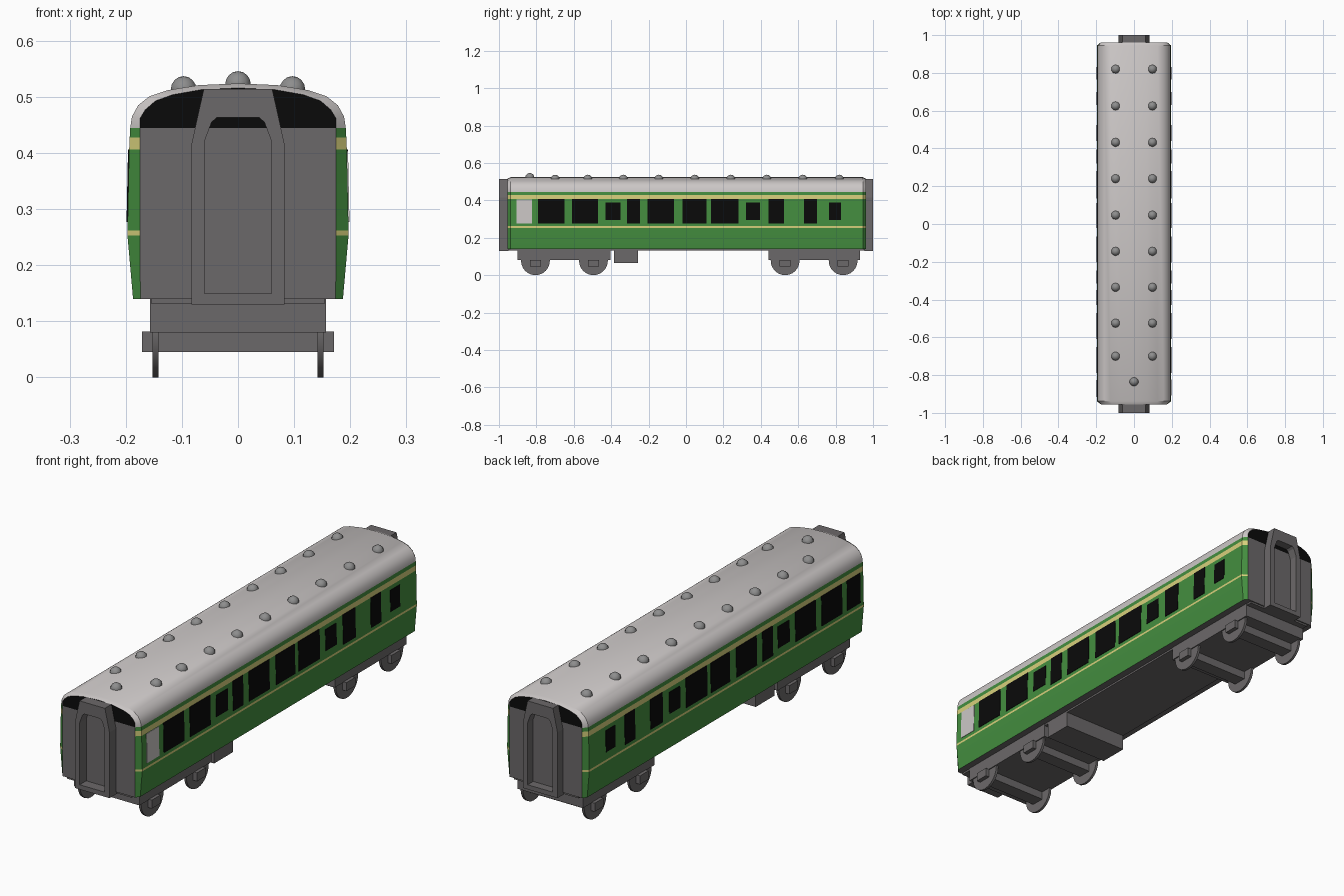
import bpy, bmesh, math
from mathutils import Matrix

if "Cube" in bpy.data.objects:
    bpy.data.objects.remove(bpy.data.objects["Cube"])


def material(name, rgb):
    m = bpy.data.materials.new(name)
    m.diffuse_color = (*rgb, 1)
    m.use_nodes = True
    m.node_tree.nodes["Principled BSDF"].inputs["Base Color"].default_value = m.diffuse_color
    return m


GREEN = material("body green", (0.058, 0.27, 0.05))
YELLOW = material("stripe yellow", (0.68, 0.63, 0.2))
ROOF = material("roof light grey", (0.6, 0.57, 0.565))
GREY = material("frame dark grey", (0.148, 0.14, 0.142))
BLACK = material("window black", (0.003, 0.003, 0.003))
DOME = material("vent grey", (0.27, 0.27, 0.27))


def finish(name, bm, mats, smooth=None):
    bmesh.ops.recalc_face_normals(bm, faces=bm.faces)
    me = bpy.data.meshes.new(name)
    bm.to_mesh(me)
    bm.free()
    for m in mats:
        me.materials.append(m)
    ob = bpy.data.objects.new(name, me)
    bpy.context.collection.objects.link(ob)
    if smooth:
        bpy.ops.object.select_all(action='DESELECT')
        ob.select_set(True)
        bpy.context.view_layer.objects.active = ob
        bpy.ops.object.shade_smooth_by_angle(angle=math.radians(smooth))
    return ob


def add_box(bm, x0, x1, y0, y1, z0, z1):
    m = Matrix.Translation(((x0 + x1) / 2, (y0 + y1) / 2, (z0 + z1) / 2))
    bmesh.ops.create_cube(bm, size=1, matrix=m @ Matrix.Diagonal((x1 - x0, y1 - y0, z1 - z0, 1)))


# Body shell: half section mirrored, lofted along y with pulled-in ends
EAVE = 0.445
SIDE = [(0.187, 0.14), (0.197, 0.253), (0.197, 0.262), (0.194, 0.406), (0.193, 0.428), (0.192, EAVE)]
TOP = [(0.189, 0.465), (0.178, 0.485), (0.158, 0.501), (0.125, 0.512), (0.07, 0.521)]
half = SIDE + TOP
section = half + [(0, 0.524)] + [(-x, z) for x, z in reversed(half)]


def pulled_in(x, z):
    nx = math.copysign(min(abs(x) * 0.93, 0.175), x)
    return nx, z - 0.008 * min(1, max(0, (z - EAVE) / 0.04))


bm = bmesh.new()
rings = []
for y, tight in [(-0.955, True), (-0.938, False), (0.945, False), (0.962, True)]:
    pts = [pulled_in(*p) if tight else p for p in section]
    rings.append([bm.verts.new((x, y, z)) for x, z in pts])
n, k = len(section), len(SIDE)
for a, b in zip(rings, rings[1:]):
    for i in range(n):
        j = (i + 1) % n
        f = bm.faces.new((a[i], a[j], b[j], b[i]))
        zc = (section[i][1] + section[j][1]) / 2
        if j == 0:
            f.material_index = 3
        elif zc > EAVE:
            f.material_index = 2
        elif 0.253 < zc < 0.262 or 0.406 < zc < 0.428:
            f.material_index = 1
for r in (rings[0], rings[-1]):
    bm.faces.new(r[:k] + r[n - k:]).material_index = 3   # end wall
    bm.faces.new(r[k - 1:n - k + 1]).material_index = 4  # dark arch above it
finish("carriage_body", bm, [GREEN, YELLOW, ROOF, GREY, BLACK], 30)


# Windows: thin plates following the lean of the side
def side_x(z):
    return 0.197 - (z - 0.262) * 0.003 / 0.144


def add_plate(bm, s, y0, y1, z0, z1):
    loops = []
    for d in (-0.002, 0.002):
        loops.append([bm.verts.new((s * (side_x(z) + d), y, z))
                      for y, z in ((y0, z0), (y1, z0), (y1, z1), (y0, z1))])
    bm.faces.new(loops[0])
    bm.faces.new(loops[1])
    for i in range(4):
        j = (i + 1) % 4
        bm.faces.new((loops[0][i], loops[0][j], loops[1][j], loops[1][i]))


TALL = [(-0.79, -0.65), (-0.61, -0.47), (-0.315, -0.245), (-0.205, -0.065),
        (-0.02, 0.11), (0.135, 0.28), (0.44, 0.525), (0.63, 0.70)]
SMALL = [(-0.43, -0.35), (0.32, 0.395), (0.765, 0.83)]
for s, name in ((1, "right_windows"), (-1, "left_windows")):
    bm = bmesh.new()
    for y0, y1 in TALL:
        add_plate(bm, s, y0, y1, 0.277, 0.406)
    for y0, y1 in SMALL:
        add_plate(bm, s, y0, y1, 0.295, 0.388)
    if s < 0:
        add_plate(bm, s, -0.915, -0.825, 0.277, 0.406)
    finish(name, bm, [BLACK])
bm = bmesh.new()
add_plate(bm, 1, -0.907, -0.823, 0.277, 0.404)
finish("pale_window", bm, [ROOF])

# Gangway frames: arched ring at each end
outer = [(0.083, 0.13), (0.083, 0.415), (0.072, 0.465), (0.061, 0.514)]
inner = [(0.06, 0.15), (0.06, 0.42), (0.047, 0.455), (0.038, 0.463)]
for name, ya, yb in (("front_gangway", -1.0, -0.95), ("back_gangway", 1.0, 0.955)):
    bm = bmesh.new()
    loops = []
    for prof, y in ((outer, ya), (inner, ya), (inner, yb), (outer, yb)):
        full = prof + [(-x, z) for x, z in reversed(prof)]
        loops.append([bm.verts.new((x, y, z)) for x, z in full])
    for q in range(4):
        a, b = loops[q], loops[(q + 1) % 4]
        for i in range(8):
            j = (i + 1) % 8
            bm.faces.new((a[i], a[j], b[j], b[i]))
    finish(name, bm, [GREY])

# Roof vents: low domes in two rows plus one at the front
bm = bmesh.new()
vents = [(s * 0.097, y, 0.513) for s in (-1, 1)
         for y in (0.82, 0.625, 0.432, 0.24, 0.047, -0.145, -0.335, -0.525, -0.70)]
vents.append((0, -0.835, 0.522))
for v in vents:
    bmesh.ops.create_uvsphere(bm, u_segments=10, v_segments=8, radius=0.024, matrix=Matrix.Translation(v))
finish("roof_vents", bm, [DOME], 40)

# Underframe and equipment box
bm = bmesh.new()
add_box(bm, -0.155, 0.155, -0.95, 0.957, 0.132, 0.142)
add_box(bm, -0.155, 0.155, -0.385, -0.257, 0.065, 0.14)
finish("underframe", bm, [GREY])

# Bogies with cross bars and wheels
for name, y0, y1, axles in (("front_bogie", -0.90, -0.405, (-0.805, -0.495)),
                            ("back_bogie", 0.44, 0.93, (0.53, 0.84))):
    bm = bmesh.new()
    add_box(bm, -0.157, 0.157, y0, y1, 0.08, 0.14)
    for y in axles:
        add_box(bm, -0.171, 0.171, y - 0.03, y + 0.03, 0.045, 0.082)
    finish(name, bm, [GREY])
    bm = bmesh.new()
    for y in axles:
        for s in (-1, 1):
            bmesh.ops.create_cone(bm, cap_ends=True, segments=24, radius1=0.077, radius2=0.077, depth=0.011,
                                  matrix=Matrix.Translation((s * 0.147, y, 0.077)) @ Matrix.Rotation(math.pi / 2, 4, 'Y'))
    finish(name.replace("bogie", "wheels"), bm, [GREY], 30)
